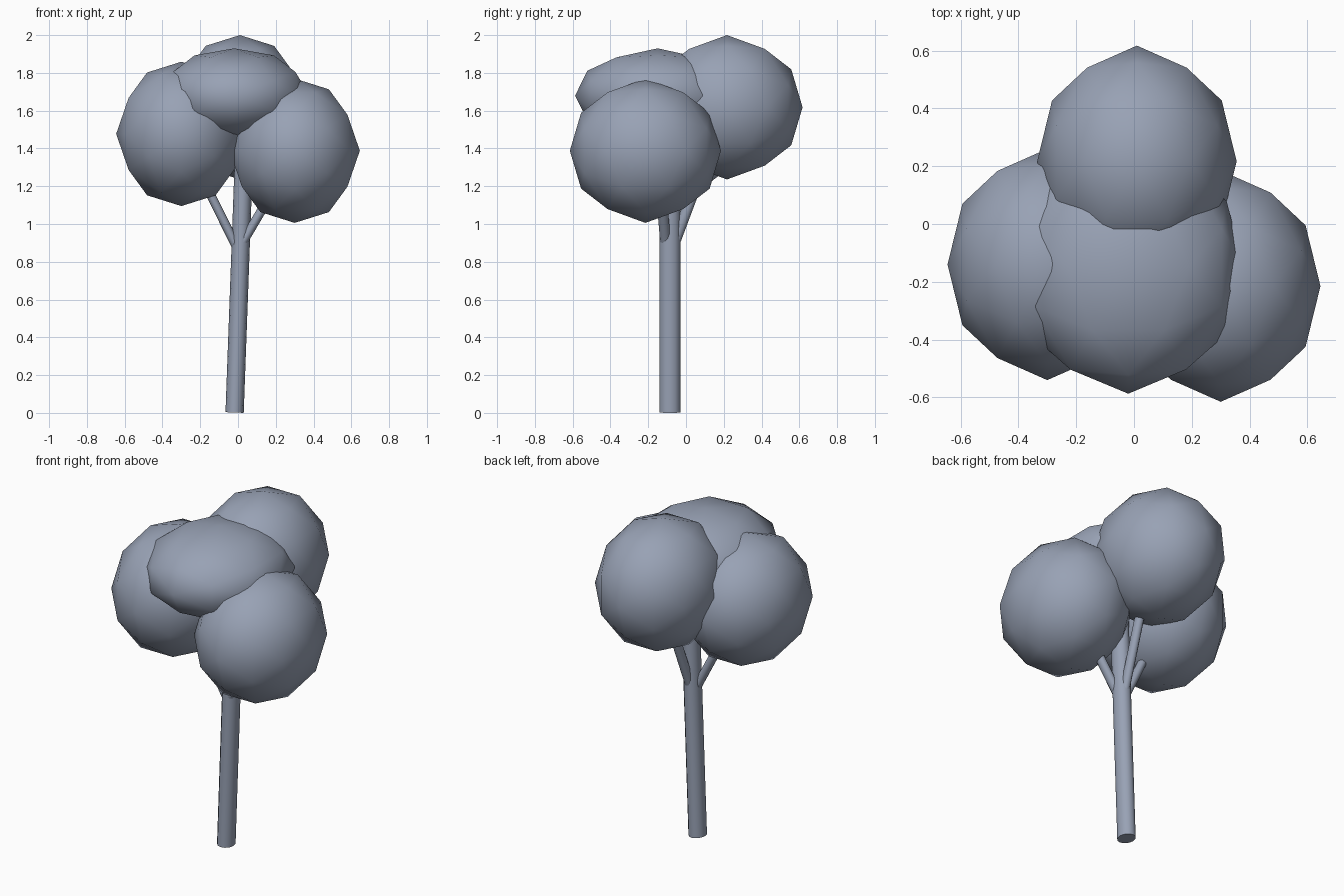
import bpy, bmesh
from itertools import product
from mathutils import Vector, Matrix

if "Cube" in bpy.data.objects:
    bpy.data.objects.remove(bpy.data.objects["Cube"])

slate = bpy.data.materials.new("slate")
slate.diffuse_color = (0.315, 0.36, 0.46, 1)
slate.use_nodes = True
slate.node_tree.nodes["Principled BSDF"].inputs["Base Color"].default_value = slate.diffuse_color


def finish(name, bm):
    bmesh.ops.recalc_face_normals(bm, faces=bm.faces[:])
    mesh = bpy.data.meshes.new(name)
    bm.to_mesh(mesh)
    bm.free()
    mesh.materials.append(slate)
    obj = bpy.data.objects.new(name, mesh)
    bpy.context.collection.objects.link(obj)
    return obj


def foliage(name, center, radii):
    """80-faced geodesic ball with its two-fold axes on x, y and z."""
    points = set()
    for base in ((1, 0, 0), (0.5257, 0, 0.8507), (0.809, 0.309, 0.5)):
        for s in product((1, -1), repeat=3):
            x, y, z = (b * k for b, k in zip(base, s))
            points |= {(x, y, z), (z, x, y), (y, z, x)}
    bm = bmesh.new()
    for p in sorted(points):
        bm.verts.new(p)
    bmesh.ops.convex_hull(bm, input=bm.verts[:])
    bmesh.ops.scale(bm, vec=radii, verts=bm.verts[:])
    bmesh.ops.translate(bm, vec=center, verts=bm.verts[:])
    obj = finish(name, bm)
    obj.data.shade_smooth()


def limb(name, start, end, radius, sides=12):
    """Round rod between two points, slightly narrower along x."""
    a, b = Vector(start), Vector(end)
    d = b - a
    rot = Vector((0, 0, 1)).rotation_difference(d).to_matrix().to_4x4()
    bm = bmesh.new()
    bmesh.ops.create_cone(bm, cap_ends=True, segments=sides, radius1=radius,
                          radius2=radius, depth=d.length)
    bmesh.ops.scale(bm, vec=(0.8625, 1, 1), verts=bm.verts[:])
    bmesh.ops.transform(bm, matrix=Matrix.Translation((a + b) / 2) @ rot,
                        verts=bm.verts[:])
    obj = finish(name, bm)
    for face in obj.data.polygons:
        face.use_smooth = len(face.vertices) == 4
    for edge in obj.data.edges:  # crisp cap rims
        za, zb = (obj.data.vertices[i].co for i in edge.vertices)
        edge.use_edge_sharp = (za - zb).length < radius


# Trunk and its three branches
limb("trunk", (-0.018, -0.085, 0.002), (0.036, -0.085, 1.48), 0.056)
limb("branch_left", (0.012, -0.09, 0.84), (-0.237, -0.12, 1.34), 0.028)
limb("branch_right", (-0.003, -0.105, 0.855), (0.25, -0.14, 1.285), 0.028)
limb("branch_back", (0.015, -0.08, 0.85), (0.035, 0.104, 1.34), 0.029)

# Crown
ball = (0.345, 0.40, 0.382)
foliage("foliage_left", (-0.30, -0.14, 1.477), ball)
foliage("foliage_right", (0.30, -0.215, 1.388), ball)
foliage("foliage_back", (0.01, 0.217, 1.618), ball)
foliage("foliage_top", (-0.02, -0.15, 1.68), (0.40, 0.437, 0.25))
